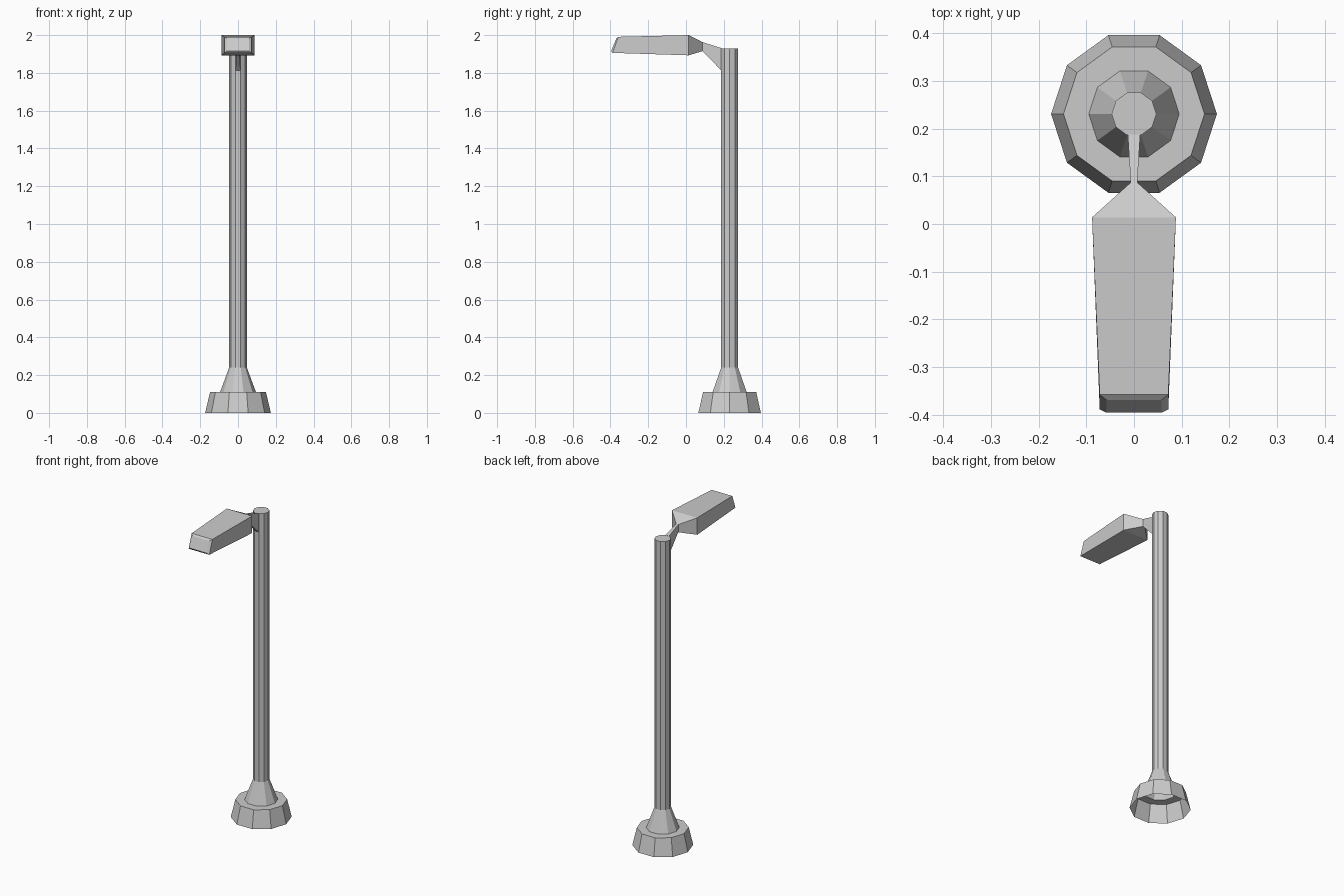
import bpy
from math import cos, sin, pi

if "Cube" in bpy.data.objects:
    bpy.data.objects.remove(bpy.data.objects["Cube"])

SIDES, POLE_Y = 10, 0.231


def make_object(name, verts, faces):
    mesh = bpy.data.meshes.new(name)
    mesh.from_pydata(verts, [], faces)
    mesh.update()
    obj = bpy.data.objects.new(name, mesh)
    bpy.context.collection.objects.link(obj)
    return obj


def loft(name, rings, cap_start=False, cap_end=False):
    """Join equal-length vertex rings with quads."""
    n = len(rings[0])
    verts = [v for ring in rings for v in ring]
    faces = [(k * n + i, k * n + (i + 1) % n, (k + 1) * n + (i + 1) % n, (k + 1) * n + i)
             for k in range(len(rings) - 1) for i in range(n)]
    if cap_start:
        faces.append(tuple(reversed(range(n))))
    if cap_end:
        faces.append(tuple(range(len(verts) - n, len(verts))))
    return make_object(name, verts, faces)


def lathe_ring(r, z):
    return [(r * cos(2 * pi * i / SIDES), POLE_Y + r * sin(2 * pi * i / SIDES), z)
            for i in range(SIDES)]


def section(half, y_low, z_low, y_high, z_high):
    """Rectangular cross-section, symmetric about x = 0."""
    return [(-half, y_low, z_low), (half, y_low, z_low),
            (half, y_high, z_high), (-half, y_high, z_high)]


# Hollow foot, flared collar and pole, open underneath
loft("pole_and_base", [lathe_ring(r, z) for r, z in (
    (0.174, 0), (0.148, 0.11), (0.095, 0.11), (0.047, 0.24), (0.047, 1.93))], cap_end=True)

# Neck bracket flaring into the lamp head, ending in a bevelled slanted front
loft("lamp_arm_and_head", [section(*s) for s in (
    (0.013, 0.188, 1.812, 0.188, 1.931),
    (0.007, 0.087, 1.915, 0.087, 1.963),
    (0.088, 0.014, 1.893, 0.014, 2.0),
    (0.072, -0.389, 1.906, -0.358, 1.991),
    (0.058, -0.396, 1.916, -0.369, 1.982))], cap_start=True, cap_end=True)
